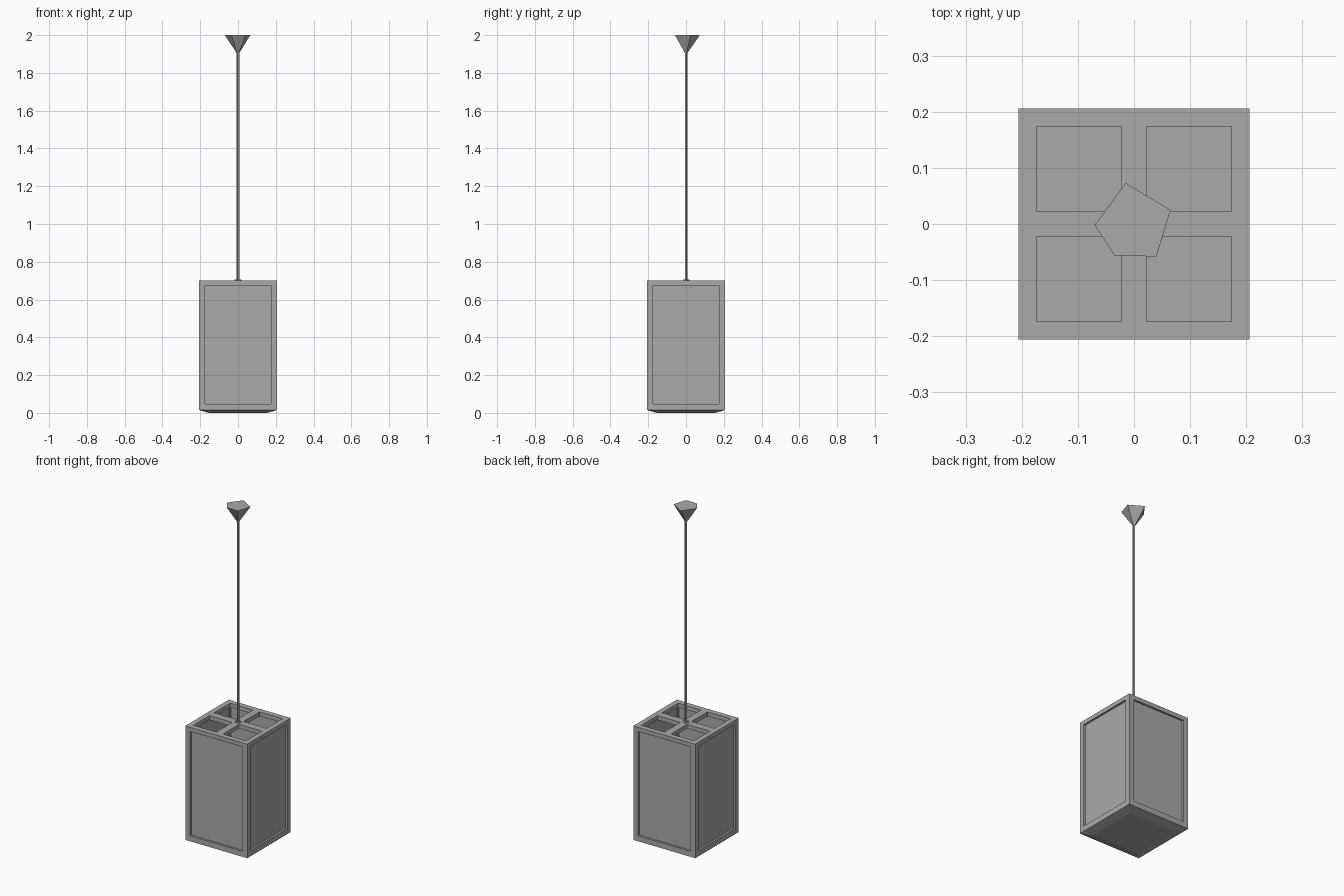
import bpy, bmesh, math
from mathutils import Vector

if "Cube" in bpy.data.objects:
    bpy.data.objects.remove(bpy.data.objects["Cube"])

grey = bpy.data.materials.new("warm_grey_metal")
grey.use_nodes = True
GREY = (0.4, 0.4, 0.4, 1)
grey.diffuse_color = GREY
grey.node_tree.nodes["Principled BSDF"].inputs["Base Color"].default_value = GREY

HALF, INNER, TOP, BASE = 0.206, 0.174, 0.70, 0.015
SILL, LINTEL = 0.048, 0.675


def finish(name, bm):
    bmesh.ops.recalc_face_normals(bm, faces=bm.faces)
    mesh = bpy.data.meshes.new(name)
    bm.to_mesh(mesh)
    bm.free()
    mesh.materials.append(grey)
    obj = bpy.data.objects.new(name, mesh)
    bpy.context.collection.objects.link(obj)
    return obj


def box(name, low, high):
    bm = bmesh.new()
    bmesh.ops.create_cube(bm, size=1)
    low, high = Vector(low), Vector(high)
    for v in bm.verts:
        v.co = (low + high) / 2 + v.co * (high - low)
    return finish(name, bm)


def loft(name, rings):
    """Skin matching rings of points and cap both ends."""
    bm = bmesh.new()
    loops = [[bm.verts.new(p) for p in ring] for ring in rings]
    n = len(loops[0])
    for a, b in zip(loops, loops[1:]):
        for i in range(n):
            j = (i + 1) % n
            bm.faces.new((a[i], a[j], b[j], b[i]))
    bm.faces.new(loops[0])
    bm.faces.new(loops[-1])
    return finish(name, bm)


def square(r, z):
    return [(-r, -r, z), (r, -r, z), (r, r, z), (-r, r, z)]


# Corner posts of the lantern
for sx in (-1, 1):
    for sy in (-1, 1):
        xs = sorted((sx * INNER, sx * HALF))
        ys = sorted((sy * INNER, sy * HALF))
        box("corner_post", (xs[0], ys[0], BASE), (xs[1], ys[1], TOP))

# Rails and recessed pane on each of the four sides
for k in range(4):
    parts = [
        box("top_rail", (-INNER, -HALF, LINTEL), (INNER, -INNER, TOP)),
        box("bottom_rail", (-INNER, -HALF, BASE), (INNER, -INNER, SILL)),
        box("side_pane", (-INNER, -0.194, SILL), (INNER, -0.182, LINTEL)),
    ]
    for part in parts:
        part.rotation_euler.z = k * math.pi / 2

# Cross bars over the open top
box("cross_bar_long", (-INNER, -0.022, LINTEL), (INNER, 0.022, TOP))
for low, high in ((-INNER, -0.022), (0.022, INNER)):
    box("cross_bar_short", (-0.022, low, LINTEL), (0.022, high, TOP))

# Floor with a shallow tapered underside
loft("lantern_floor", [square(0.155, 0), square(HALF, BASE), square(INNER, 0.022)])

# Hanging rod with a small foot, and the five-sided ceiling mount
def ring(points, scale, z):
    return [(x * scale, y * scale, z) for x, y in points]


mount = [(-0.015, 0.073), (-0.07, -0.002), (-0.035, -0.056), (0.04, -0.058), (0.065, 0.025)]
loft("rod_foot", [ring(mount, 0.27, 0.69), ring(mount, 0.27, 0.705)])
loft("hanging_rod", [ring(mount, 0.11, 0.70), ring(mount, 0.11, 1.92)])
loft("ceiling_mount", [ring(mount, 0.1, 1.905), ring(mount, 1, 2.0)])
